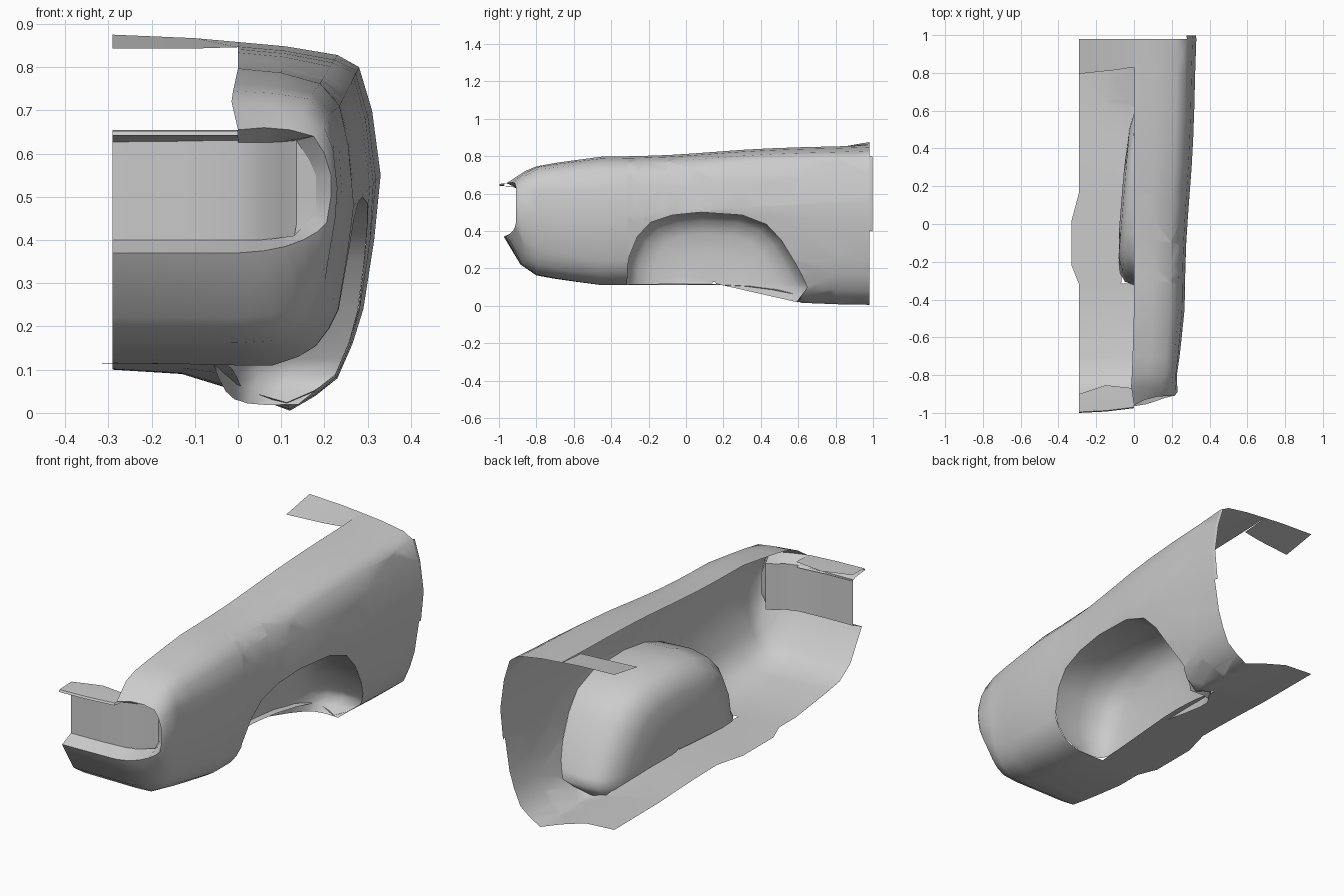
import bpy, bmesh
from mathutils import Vector
from mathutils.bvhtree import BVHTree

if "Cube" in bpy.data.objects:
    bpy.data.objects.remove(bpy.data.objects["Cube"])


def finish(name, bm, angle=0.9):
    bmesh.ops.remove_doubles(bm, verts=bm.verts[:], dist=0.0005)
    me = bpy.data.meshes.new(name)
    bm.to_mesh(me)
    bm.free()
    ob = bpy.data.objects.new(name, me)
    bpy.context.collection.objects.link(ob)
    bpy.ops.object.select_all(action='DESELECT')
    ob.select_set(True)
    bpy.context.view_layer.objects.active = ob
    bpy.ops.object.shade_smooth_by_angle(angle=angle)
    return ob


def loft(rings):
    bm = bmesh.new()
    rows = [[bm.verts.new(p) for p in r] for r in rings]
    for a, b in zip(rows, rows[1:]):
        for i in range(len(a) - 1):
            bm.faces.new((a[i], a[i + 1], b[i + 1], b[i]))
    return bm


# Key sections (x, z): floor edge -> keel -> flank -> top edge
REAR = [(-.29, .10), (-.13, .09), (0, .05), (.12, .005), (.18, .04), (.23, .08),
        (.265, .16), (.29, .24), (.315, .40), (.33, .55), (.31, .70), (.28, .80),
        (.23, .828), (.11, .848), (0, .858)]
MID = [(-.29, .115), (-.13, .113), (0, .11), (.08, .11), (.14, .13), (.18, .155),
       (.21, .195), (.232, .24), (.255, .38), (.268, .48), (.255, .62), (.235, .71),
       (.19, .762), (.10, .787), (0, .797)]
NOSE = [(-.29, .165), (-.13, .165), (0, .165), (.08, .17), (.125, .195), (.16, .225),
        (.18, .27), (.20, .31), (.218, .42), (.225, .50), (.22, .62), (.205, .685),
        (.16, .725), (.08, .737), (-.012, .742)]

# Nose rings (x, y, z)
CHIN = [(-.29, -.885, .22), (-.13, -.885, .22), (0, -.885, .22), (.08, -.88, .225),
        (.13, -.87, .245), (.165, -.86, .27), (.19, -.86, .31), (.21, -.87, .36),
        (.225, -.885, .45), (.23, -.89, .52), (.22, -.88, .61), (.20, -.87, .66),
        (.15, -.86, .695), (.08, -.86, .71), (-.015, -.86, .72)]
MOUTH = [(-.29, -.975, .37), (-.13, -.97, .37), (0, -.965, .37), (.06, -.955, .375),
         (.11, -.94, .385), (.15, -.925, .40), (.185, -.915, .42), (.205, -.91, .44),
         (.215, -.91, .50), (.215, -.91, .55), (.20, -.91, .60), (.175, -.91, .64),
         (.12, -.915, .655), (.06, -.93, .66), (0, -.96, .655)]
RECESS = [(-.29, -.905, .40), (-.13, -.90, .40), (0, -.89, .40), (.05, -.875, .40),
          (.08, -.86, .403), (.13, -.84, .41), (.155, -.84, .435), (.18, -.85, .46),
          (.18, -.85, .50), (.18, -.85, .55), (.165, -.84, .585), (.135, -.82, .63),
          (.10, -.84, .627), (.06, -.87, .625), (0, -.89, .625)]


def mix(p, q, t):
    return p[0] + (q[0] - p[0]) * t, p[1] + (q[1] - p[1]) * t


# Stations: y, blend of lower part and upper part towards the rear section, floor bulge
rings = []
for y, low, up, bulge in [(.98, 1, 1, 0), (.8, .97, .9, 0), (.62, .9, .83, 0), (.45, .4, .73, 0),
                          (.3, .1, .6, 0), (.17, 0, .44, 0), (.02, 0, .26, .04),
                          (-.1, 0, .14, .04), (-.22, 0, .07, .04), (-.32, 0, .03, 0),
                          (-.45, 0, 0, 0)]:
    ring = []
    for i, (m, r) in enumerate(zip(MID, REAR)):
        w = min(max((i - 4) / 5, 0), 1)
        x, z = mix(m, r, low + (up - low) * w)
        ring.append((x - (bulge if i == 0 else 0), y, z))
    rings.append(ring)
for y, t in [(-.6, .36), (-.7, .62), (-.8, .95)]:
    section = [mix(m, n, t) for m, n in zip(MID, NOSE)]
    rings.append([(x, y, z) for x, z in section])
rings += [CHIN, MOUTH]

# Wheel arch outline (y, z)
ARCH = [(-.315, .112), (-.314, .15), (-.312, .20), (-.305, .26), (-.26, .37), (-.19, .445),
        (-.07, .485), (.08, .50), (.30, .485), (.43, .435), (.51, .35), (.58, .235),
        (.618, .165), (.637, .125), (.65, .09), (.625, .055), (.59, .02)]
cut = ARCH + [(.50, -.1), (-.315, -.1)]


def wall_x(y):
    return -.075 + .05 * (y + .1) / .6


# Fender skin with floor and nose, wheel opening cut out
bm = loft(rings)
bmesh.ops.triangulate(bm, faces=bm.faces[:])
tree = BVHTree.FromBMesh(bm)
planes = []
for a, b in zip(cut, cut[1:] + cut[:1]):
    n = Vector((0, -(b[1] - a[1]), b[0] - a[0])).normalized()  # points out of the outline
    planes.append((Vector((0, *a)), n))
planes.append((Vector((wall_x(0) + .025, 0, 0)), Vector((-1, wall_x(1) - wall_x(0), 0)).normalized()))
faces = bm.faces[:]
for p, n in planes:
    # only the part still inside the earlier planes is split further
    geom = faces + list({e for f in faces for e in f.edges}) + list({v for f in faces for v in f.verts})
    out = bmesh.ops.bisect_plane(bm, geom=geom, plane_co=p, plane_no=n, dist=1e-5)
    faces = [f for f in out["geom"] if isinstance(f, bmesh.types.BMFace)
             and (f.calc_center_median() - p).dot(n) < 1e-5]
bmesh.ops.delete(bm, geom=faces, context='FACES')
finish("fender_skin", bm)

# Wheel well liner: arch outline lofted inward to a rounded wall
edge = []
for y, z in ARCH:
    hit = tree.ray_cast(Vector((2, y, z)), Vector((-1, 0, 0)))[0]
    edge.append((hit.x if hit else .14, y, z))
well = [edge]
for depth, s in [(.45, 1.02), (.75, .98), (.92, .88), (1, .70), (1.03, .4), (1.03, .02)]:
    ring = []
    for x, y, z in edge:
        yy, zz = .15 + (y - .15) * s, .12 + (z - .12) * s
        ring.append((x + (wall_x(yy) - x) * depth, yy, zz))
    well.append(ring)
finish("wheel_well_liner", loft(well), 1.2)

# Return from the grille opening back to the panel, closed at its outer end
finish("grille_surround", loft([MOUTH, RECESS]), .7)
side = RECESS[5:12]
finish("grille_side_wall", loft([side, [(.135, -.82, z) for x, y, z in side]]))

# Grille panel
panel = [(-.29, -.905), (-.13, -.90), (0, -.89), (.06, -.87), (.10, -.84), (.135, -.82)]
finish("grille_panel", loft([[(x, y, z) for x, y in panel] for z in (.40, .63)]))

# Overhanging lip above the grille
lip = [(.045, .655), (0, .655), (-.07, .652), (-.075, .642), (0, .635), (.025, .625)]
sections = []
for x, y0, back in [(-.29, -.925, -.02), (-.15, -.918, .02), (0, -.90, -.015)]:
    sections.append([(x, y0 + dy + (back if i == 0 else 0), z) for i, (dy, z) in enumerate(lip)])
finish("grille_lip", loft(sections), .6)

# Cowl strip across the rear top
finish("cowl_strip", loft([[(-.29, .98, .875), (-.1, .98, .867), (0, .98, .858)],
                           [(-.29, .795, .843), (-.1, .815, .843), (0, .83, .846)]]))

# Thin rear door-edge flange
flange = [(x, .98, z) for x, z in REAR[8:12]]
finish("rear_flange", loft([flange, [(x - .002, .998, z - .003) for x, y, z in flange]]))
